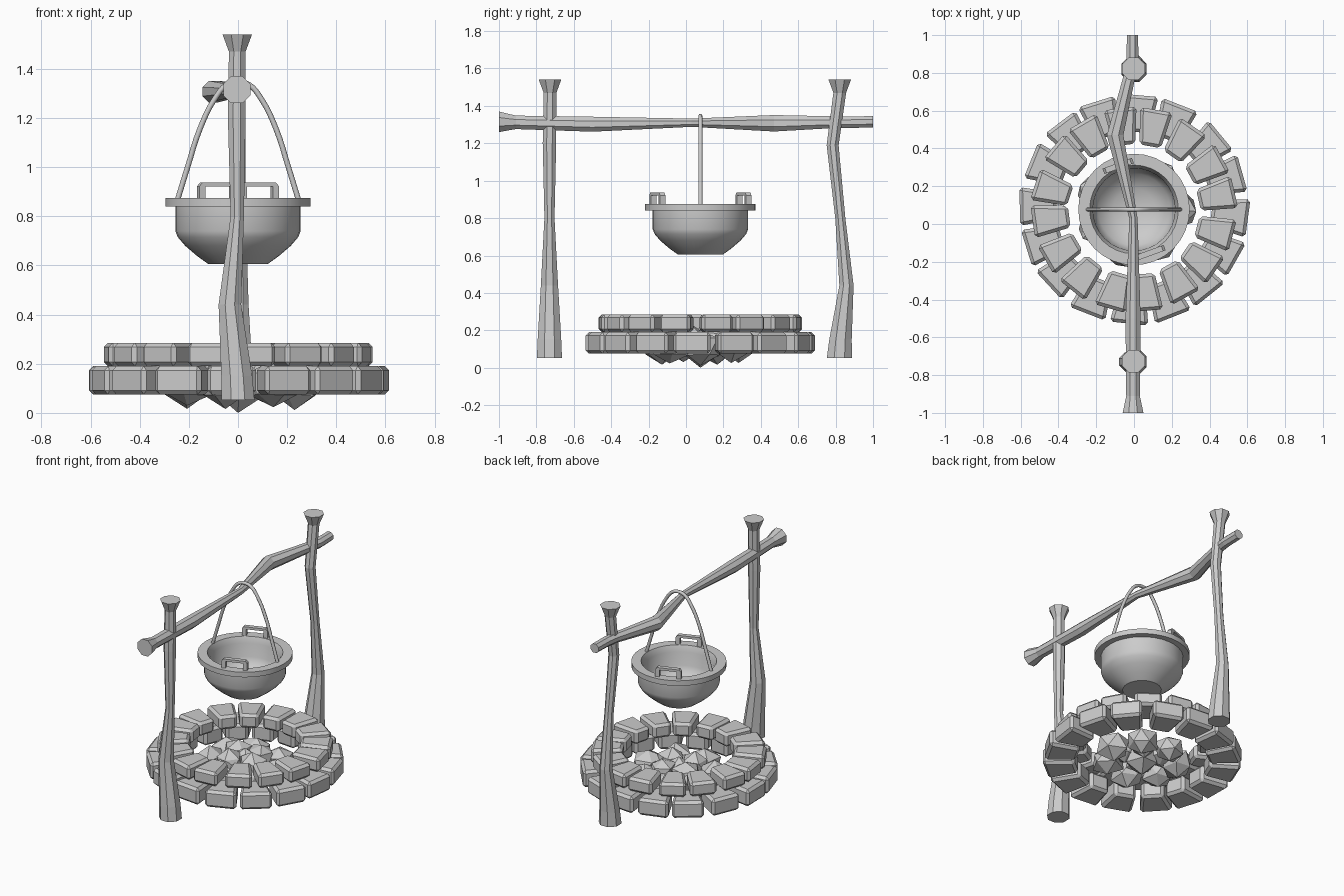
import bpy, bmesh, math, random
from mathutils import Vector, Matrix

if "Cube" in bpy.data.objects:
    bpy.data.objects.remove(bpy.data.objects["Cube"])

random.seed(4)
CY = 0.077  # y centre of the fire ring and the pot


def finish(bm, name, smooth=None):
    bmesh.ops.recalc_face_normals(bm, faces=bm.faces)
    me = bpy.data.meshes.new(name)
    bm.to_mesh(me)
    bm.free()
    ob = bpy.data.objects.new(name, me)
    bpy.context.collection.objects.link(ob)
    if smooth:
        bpy.context.view_layer.objects.active = ob
        ob.select_set(True)
        bpy.ops.object.shade_smooth_by_angle(angle=math.radians(smooth))
        ob.select_set(False)
    return ob


def loft(name, path, along_y=False):
    """Eight-sided timber through (x, y, z, half width) points."""
    bm = bmesh.new()
    rings = []
    for x, y, z, h in path:
        r = h / math.cos(math.pi / 8)
        ring = []
        for k in range(8):
            a = math.pi / 8 + k * math.pi / 4
            u, v = r * math.cos(a), r * math.sin(a)
            ring.append(bm.verts.new((x + u, y, z + v) if along_y else (x + u, y + v, z)))
        rings.append(ring)
    for a, b in zip(rings, rings[1:]):
        for k in range(8):
            bm.faces.new((a[k], a[(k + 1) % 8], b[(k + 1) % 8], b[k]))
    bm.faces.new(rings[0])
    bm.faces.new(rings[-1])
    return finish(bm, name)


# Two crooked posts and the cross beam
loft("front_post", [(0, -.73, .053, .067), (-.005, -.73, .15, .063), (-.033, -.73, .44, .046),
                    (-.003, -.73, .80, .027), (-.005, -.73, 1.20, .036),
                    (-.003, -.727, 1.47, .034), (-.003, -.727, 1.54, .06)])
loft("back_post", [(0, .82, .053, .067), (0, .826, .15, .06), (.005, .858, .44, .038),
                   (.005, .825, .80, .027), (-.003, .784, 1.19, .032),
                   (-.003, .822, 1.47, .034), (-.003, .822, 1.54, .06)])
loft("cross_beam", [(-.005, -1, 1.315, .055), (-.005, -.91, 1.312, .036), (-.005, -.5, 1.302, .04),
                    (-.003, .03, 1.31, .022), (-.1, .47, 1.307, .044),
                    (-.02, .80, 1.313, .031), (-.008, .88, 1.313, .031), (-.008, 1, 1.315, .03)],
     along_y=True)

# Pot: one revolved profile, outside and inside
profile = [(0, .605), (.12, .605), (.165, .637), (.215, .68), (.245, .715), (.255, .74), (.255, .84),
           (.295, .84), (.295, .875), (.235, .875), (.218, .835), (.215, .745), (.19, .70),
           (.11, .645), (0, .64)]
bm = bmesh.new()
vs = [bm.verts.new((r, 0, z)) for r, z in profile]
es = [bm.edges.new(p) for p in zip(vs, vs[1:])]
bmesh.ops.spin(bm, geom=vs + es, cent=(0, 0, 0), axis=(0, 0, 1), angle=math.tau, steps=32)
bmesh.ops.remove_doubles(bm, verts=bm.verts, dist=1e-4)
finish(bm, "pot", 35).location = (0, CY, 0)

# Two bracket lugs on the rim, set opposite each other
arch = [(-.083, 0), (-.083, .048), (-.07, .063), (.07, .063), (.083, .048), (.083, 0),
        (.056, 0), (.056, .047), (-.056, .047), (-.056, 0)]
for i in range(2):
    bm = bmesh.new()
    f = bm.faces.new([bm.verts.new((x, .23, z)) for x, z in arch])
    ext = bmesh.ops.extrude_face_region(bm, geom=[f])
    bmesh.ops.translate(bm, vec=(0, .03, 0), verts=[v for v in ext["geom"] if isinstance(v, bmesh.types.BMVert)])
    lug = finish(bm, "pot_lug")
    lug.location = (0, CY, .874)
    lug.rotation_euler.z = math.radians(20) + i * math.pi

# Wire bail over the beam
half = [(.245, .87), (.205, 1.0), (.155, 1.155), (.093, 1.28), (.045, 1.335)]
pts = [(-x, z) for x, z in half] + [(0, 1.347)] + half[::-1]
cu = bpy.data.curves.new("pot_bail", 'CURVE')
cu.dimensions = '3D'
cu.bevel_depth = .011
cu.bevel_resolution = 2
cu.resolution_u = 4
cu.use_fill_caps = True
sp = cu.splines.new('BEZIER')
sp.bezier_points.add(len(pts) - 1)
for b, (x, z) in zip(sp.bezier_points, pts):
    b.co = (x, CY, z)
    b.handle_left_type = b.handle_right_type = 'AUTO'
bpy.context.collection.objects.link(bpy.data.objects.new("pot_bail", cu))


def stone_ring(name, count, offset, r_in, r_out, w_in, w_out, z0, z1):
    """Ring of bevelled wedge stones with slight random turns."""
    for i in range(count):
        bm = bmesh.new()
        bmesh.ops.create_cube(bm, size=1)
        for v in bm.verts:
            out = v.co.x > 0
            v.co = ((r_out - r_in) / 2 * (1 if out else -1),
                    v.co.y * (w_out if out else w_in), z1 if v.co.z > 0 else z0)
        bmesh.ops.bevel(bm, geom=bm.edges[:], offset=.017, segments=1, affect='EDGES', profile=.5)
        a = math.radians(offset + 360 * i / count + random.uniform(-1.5, 1.5))
        mid = (r_in + r_out) / 2
        ob = finish(bm, name)
        ob.location = (mid * math.cos(a), CY + mid * math.sin(a), 0)
        ob.rotation_euler.z = a + math.radians(random.uniform(-5, 5))


stone_ring("lower_stone", 16, -3, .41, .605, .135, .205, .075, .19)
stone_ring("upper_stone", 16, 8, .345, .54, .115, .175, .19, .285)

# Heap of faceted rocks inside the ring: centre, outer ring and a few on top
spots = [(0, 0, .118, .12)]
spots += [(.23 * math.cos(k * math.tau / 7), .21 * math.sin(k * math.tau / 7), .115, .108) for k in range(7)]
spots += [(.11 * math.cos(1 + k * math.tau / 4), .11 * math.sin(1 + k * math.tau / 4), .15, .095) for k in range(4)]
for x, y, z, r in spots:
    bm = bmesh.new()
    bmesh.ops.create_icosphere(bm, subdivisions=1, radius=r)
    for v in bm.verts:
        v.co *= random.uniform(.82, 1.1)
        v.co.z *= .88
    bmesh.ops.rotate(bm, verts=bm.verts, matrix=Matrix.Rotation(random.uniform(0, 6), 3, 'Z'))
    low = min(v.co.z for v in bm.verts)
    ob = finish(bm, "hearth_rock")
    ob.location = (x, CY + y, max(z, -low) if (x or y) else -low)
